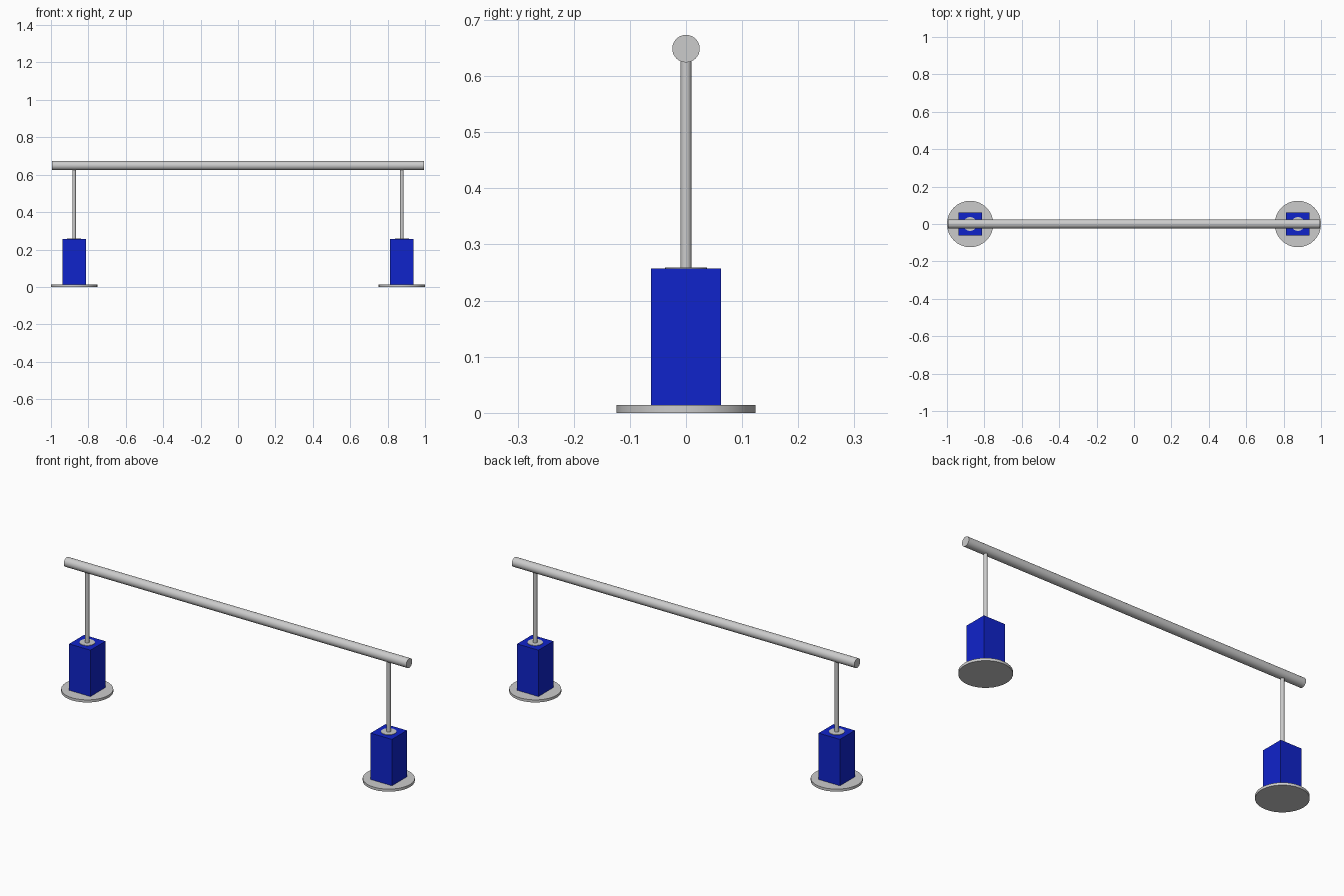
import bpy
from math import radians

if "Cube" in bpy.data.objects:
    bpy.data.objects.remove(bpy.data.objects["Cube"])


def cylinder(name, radius, z0, z1, x, sides=32):
    bpy.ops.mesh.primitive_cylinder_add(vertices=sides, radius=radius, depth=z1 - z0,
                                        location=(x, 0, (z0 + z1) / 2))
    ob = bpy.context.object
    ob.name = name
    bpy.ops.object.shade_smooth_by_angle(angle=radians(30))
    return ob


blue = bpy.data.materials.new("blue")
blue.diffuse_color = (0.005, 0.017, 0.6, 1)
blue.use_nodes = True
blue.node_tree.nodes["Principled BSDF"].inputs["Base Color"].default_value = blue.diffuse_color

# Two identical stands
for side, x in (("left", -0.876), ("right", 0.876)):
    cylinder(side + "_base_plate", 0.124, 0, 0.0135, x)

    # Square blue pedestal
    bpy.ops.mesh.primitive_cube_add(size=1, location=(x, 0, 0.135))
    block = bpy.context.object
    block.name = side + "_pedestal"
    block.scale = (0.124, 0.124, 0.244)
    block.data.materials.append(blue)

    # Thin collar and upright rod
    cylinder(side + "_collar", 0.037, 0.25, 0.259, x)
    cylinder(side + "_rod", 0.0097, 0.255, 0.63, x)

# Horizontal bar
bar = cylinder("crossbar", 0.0245, -0.995, 0.995, 0)
bar.location = (0, 0, 0.649)
bar.rotation_euler = (0, radians(90), 0)
